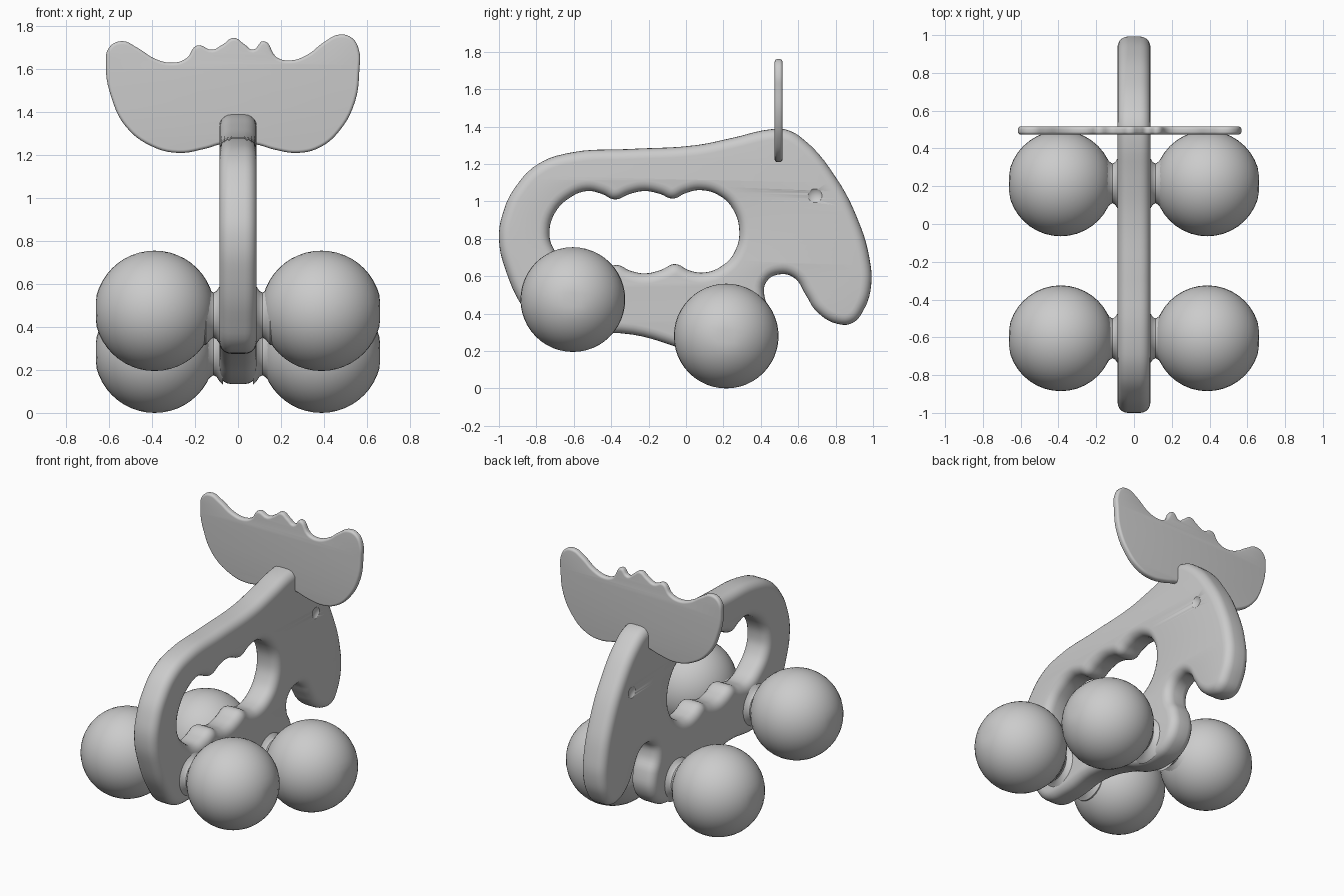
import bpy, bmesh
from math import pi, sin, cos, radians

if "Cube" in bpy.data.objects:
    bpy.data.objects.remove(bpy.data.objects["Cube"])


def finish(ob, angle=40):
    bpy.ops.object.select_all(action='DESELECT')
    ob.select_set(True)
    bpy.context.view_layer.objects.active = ob
    bpy.ops.object.shade_smooth_by_angle(angle=radians(angle))


def plate(name, outlines, half, edge, rot, loc):
    """Smooth closed outlines (later ones are holes) made into a plate with rounded rims."""
    cu = bpy.data.curves.new(name, 'CURVE')
    cu.dimensions, cu.fill_mode, cu.resolution_u = '2D', 'BOTH', 5
    cu.extrude, cu.bevel_depth, cu.offset, cu.bevel_resolution = half - edge, edge, -edge, 4
    for pts in outlines:
        s = cu.splines.new('BEZIER')
        s.bezier_points.add(len(pts) - 1)
        s.use_cyclic_u = True
        for p, (a, b) in zip(s.bezier_points, pts):
            p.co = (a, b, 0)
            p.handle_left_type = p.handle_right_type = 'AUTO'
    ob = bpy.data.objects.new(name, cu)
    bpy.context.collection.objects.link(ob)
    ob.rotation_euler, ob.location = rot, loc
    bpy.ops.object.select_all(action='DESELECT')
    ob.select_set(True)
    bpy.context.view_layer.objects.active = ob
    bpy.ops.object.convert(target='MESH')
    ob = bpy.context.object
    bm = bmesh.new()
    bm.from_mesh(ob.data)
    bmesh.ops.remove_doubles(bm, verts=bm.verts, dist=0.0004)
    bmesh.ops.recalc_face_normals(bm, faces=bm.faces)
    bm.to_mesh(ob.data)
    bm.free()
    finish(ob)
    return ob


def ball(name, loc, r, scale=(1, 1, 1)):
    bpy.ops.mesh.primitive_uv_sphere_add(segments=40, ring_count=24, radius=r, location=loc)
    ob = bpy.context.object
    ob.name = name
    ob.scale = scale
    finish(ob)
    return ob


def hub(name, side, y, z):
    """Flared stub axle between body and wheel."""
    n, prof = 32, [(.07, .15), (.085, .135), (.1, .112), (.115, .105), (.13, .115), (.15, .14), (.18, .14)]
    verts = [(side * x, y + r * cos(2 * pi * i / n), z + r * sin(2 * pi * i / n))
             for x, r in prof for i in range(n)]
    faces = [(k * n + i, k * n + (i + 1) % n, (k + 1) * n + (i + 1) % n, (k + 1) * n + i)
             for k in range(len(prof) - 1) for i in range(n)]
    me = bpy.data.meshes.new(name)
    me.from_pydata(verts, [], faces)
    bm = bmesh.new()
    bm.from_mesh(me)
    bmesh.ops.holes_fill(bm, edges=bm.edges)
    bmesh.ops.recalc_face_normals(bm, faces=bm.faces)
    bm.to_mesh(me)
    bm.free()
    ob = bpy.data.objects.new(name, me)
    bpy.context.collection.objects.link(ob)
    finish(ob)


# Body side profile (y, z) and the finger-grip hole
body_outline = [
    (-1, .8), (-.975, .95), (-.91, 1.08), (-.79, 1.2), (-.62, 1.26), (-.3, 1.28), (.05, 1.3),
    (.25, 1.34), (.45, 1.385), (.53, 1.385), (.63, 1.33), (.8, 1.13), (.92, .9), (.98, .7),
    (.99, .55), (.95, .42), (.89, .35), (.81, .345), (.7, .41), (.64, .5), (.58, .59),
    (.5, .61), (.43, .57), (.42, .49), (.46, .4), (.465, .27), (.38, .165), (.25, .135),
    (.1, .155), (-.06, .225), (-.35, .295), (-.6, .275), (-.76, .3), (-.87, .43), (-.96, .62)]
grip_hole = [
    (-.73, .83), (-.7, .94), (-.62, 1.02), (-.53, 1.055), (-.45, 1.04), (-.38, 1.01), (-.3, 1.04),
    (-.22, 1.055), (-.14, 1.04), (-.07, 1.015), (0, 1.045), (.08, 1.06), (.18, 1.03), (.25, .96),
    (.285, .84), (.26, .73), (.2, .66), (.1, .62), (.02, .63), (-.06, .665), (-.13, .635),
    (-.22, .615), (-.3, .63), (-.37, .66), (-.45, .63), (-.55, .62), (-.65, .68), (-.71, .75)]
body = plate("body", [body_outline, grip_hole], .087, .055, (pi / 2, 0, pi / 2), (0, 0, 0))

# Antlers (x, z)
antler_outline = [
    (-.615, 1.62), (-.6, 1.7), (-.54, 1.73), (-.47, 1.7), (-.38, 1.645), (-.3, 1.63), (-.24, 1.65),
    (-.19, 1.71), (-.12, 1.69), (-.07, 1.715), (-.02, 1.745), (.03, 1.715), (.07, 1.69),
    (.12, 1.73), (.18, 1.655), (.24, 1.64), (.32, 1.665), (.4, 1.725), (.47, 1.76), (.53, 1.745),
    (.565, 1.68), (.565, 1.6), (.545, 1.45), (.47, 1.31), (.38, 1.235), (.28, 1.21), (.17, 1.225),
    (.08, 1.25), (-.08, 1.25), (-.15, 1.23), (-.28, 1.21), (-.4, 1.24), (-.52, 1.33), (-.59, 1.47)]
plate("antlers", [antler_outline], .021, .015, (pi / 2, 0, 0), (0, .495, 0))

# Eye dimples
for side, label in ((1, "right"), (-1, "left")):
    cutter = ball(label + "_eye_cutter", (side * .112, .69, 1.03), .05, (.75, 1, 1))
    cutter.hide_render = True
    cutter.hide_set(True)
    mod = body.modifiers.new(label + "_eye", 'BOOLEAN')
    mod.operation, mod.solver, mod.object = 'DIFFERENCE', 'EXACT', cutter

# Ball wheels, slightly flattened on the outside, with stub axles
for end, y, z in (("front", .215, .28), ("rear", -.605, .475)):
    for side, label in ((1, "right"), (-1, "left")):
        wheel = ball(f"{end}_{label}_wheel", (side * .388, y, z), .28)
        for v in wheel.data.vertices:
            v.co.x = side * min(side * v.co.x, .273)
        hub(f"{end}_{label}_axle", side, y, z - (.02 if end == "rear" else 0))
